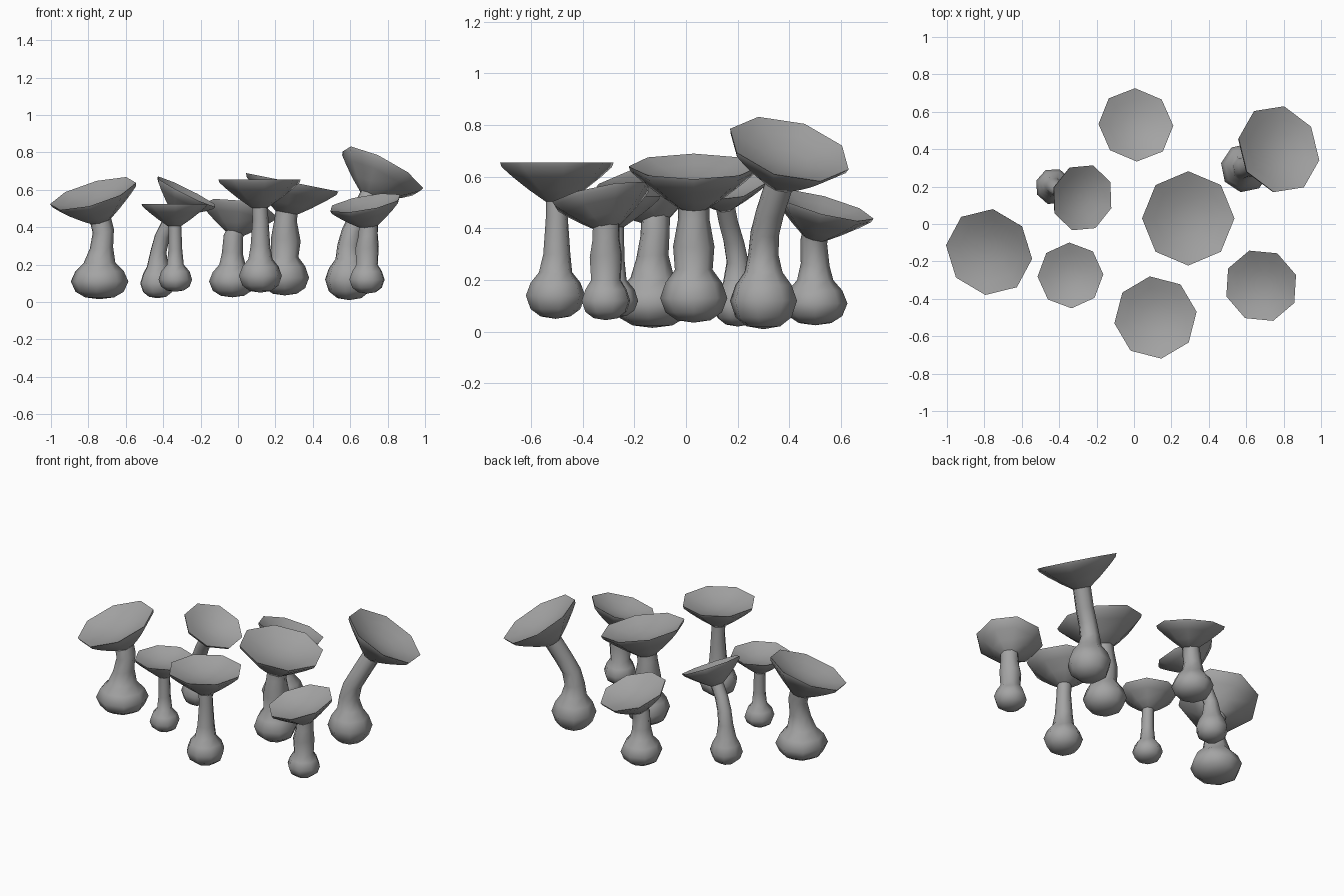
import bpy, bmesh
from math import radians, sin, cos, tau
from mathutils import Vector, Matrix

cube = bpy.data.objects.get("Cube")
if cube:
    bpy.data.objects.remove(cube)

GREY = (0.37, 0.37, 0.37, 1)
grey = bpy.data.materials.new("grey")
grey.use_nodes = True
grey.diffuse_color = GREY
grey.node_tree.nodes["Principled BSDF"].inputs["Base Color"].default_value = GREY

SIDES = 8
UP = Vector((0, 0, 1))

# Cap outline (radius, height) from under the stem, over the lip, into the bowl
CAP = [(0, -.7), (.2, -.68), (.5, -.47), (.78, -.25), (.97, -.08), (1, 0),
       (.72, -.11), (.38, -.2), (0, -.24)]
# Bulb outline (share of radius, share of height below / above the widest ring)
BULB_LOW = [(0, 0), (.5, .1), (.84, .42), (1, 1)]


def skin(name, rings, spin):
    """Join rings of (centre, normal, radius); zero radius makes a pole."""
    bm = bmesh.new()
    loops = []
    for centre, normal, radius in rings:
        turn = UP.rotation_difference(normal).to_matrix() @ Matrix.Rotation(spin, 3, 'Z')
        if radius == 0:
            loops.append([bm.verts.new(centre)] * SIDES)
        else:
            angles = [tau * i / SIDES for i in range(SIDES)]
            loops.append([bm.verts.new(centre + turn @ Vector((radius * cos(a), radius * sin(a), 0)))
                          for a in angles])
    for low, high in zip(loops, loops[1:]):
        for i in range(SIDES):
            j = (i + 1) % SIDES
            corners = list(dict.fromkeys((low[i], low[j], high[j], high[i])))
            bm.faces.new(corners)
    bmesh.ops.recalc_face_normals(bm, faces=bm.faces)
    mesh = bpy.data.meshes.new(name)
    bm.to_mesh(mesh)
    bm.free()
    mesh.materials.append(grey)
    obj = bpy.data.objects.new(name, mesh)
    bpy.context.collection.objects.link(obj)
    bpy.ops.object.select_all(action='DESELECT')
    obj.select_set(True)
    bpy.context.view_layer.objects.active = obj
    bpy.ops.object.shade_smooth_by_angle(angle=radians(60))


def mushroom(name, cap, radius, lean, spin, foot, bulb, mid):
    """cap: rim centre; lean: rim tilt; foot: bulb bottom;
    bulb: (radius, widest height, top height, neck radius); mid: stem (x, y, z, radius)."""
    centre, foot = Vector(cap), Vector(foot)
    normal = Vector((lean[0], lean[1], 1)).normalized()
    spin = radians(spin)
    skin(name + "_cap", [(centre + normal * h * radius, normal, r * radius) for r, h in CAP], spin)

    wide, z_wide, z_top, neck = bulb
    at = lambda z: Vector((foot.x, foot.y, z))
    rings = [(at(foot.z + t * (z_wide - foot.z)), UP, r * wide) for r, t in BULB_LOW]
    rings.append((at(z_wide + .55 * (z_top - z_wide)), UP, wide * .84))
    rings.append((at(z_top), UP, neck))
    for i, (x, y, z, r) in enumerate(mid):
        rings.append((Vector((x, y, z)), UP.lerp(normal, (i + 1) / (len(mid) + 1)).normalized(), r))
    rings.append((centre - normal * radius * .55, normal, mid[-1][3]))
    skin(name + "_stem", rings, spin)


mushroom("right_wide", (-.775, -.15, .58), .24, (-.29, -.27), 83,
         (-.74, -.13, .015), (.155, .11, .21, .085),
         [(-.73, -.13, .29, .063), (-.72, -.12, .38, .058)])
mushroom("right_small", (-.34, -.275, .525), .176, (0, 0), 92,
         (-.335, -.275, .055), (.09, .12, .2, .045),
         [(-.335, -.275, .28, .037), (-.337, -.275, .38, .035)])
mushroom("front", (.115, -.5, .655), .222, (0, 0), 98,
         (.12, -.505, .05), (.116, .14, .23, .065),
         [(.12, -.5, .3, .053), (.12, -.5, .44, .043)])
mushroom("left_front", (.68, -.33, .53), .2, (-.18, -.2), 108,
         (.69, -.31, .045), (.099, .12, .2, .06),
         [(.69, -.31, .29, .066), (.695, -.31, .36, .055)])
mushroom("middle", (.29, .03, .64), .252, (.2, 0), 90,
         (.25, .03, .035), (.13, .13, .24, .073),
         [(.255, .03, .33, .08), (.255, .03, .44, .06)])
mushroom("back", (.01, .53, .49), .203, (.18, .27), 90,
         (-.03, .5, .025), (.125, .11, .2, .07),
         [(-.03, .5, .26, .056), (-.025, .495, .35, .052)])
mushroom("right_back", (-.275, .14, .59), .183, (.5, -.1), 71,
         (-.43, .2, .02), (.098, .1, .19, .06),
         [(-.425, .2, .27, .045), (-.405, .185, .35, .042), (-.37, .165, .42, .04)])
mushroom("left_back", (.775, .4, .707), .244, (.53, .28), 79,
         (.595, .3, .01), (.132, .12, .23, .075),
         [(.59, .3, .3, .06), (.61, .305, .38, .056), (.65, .325, .46, .055)])
